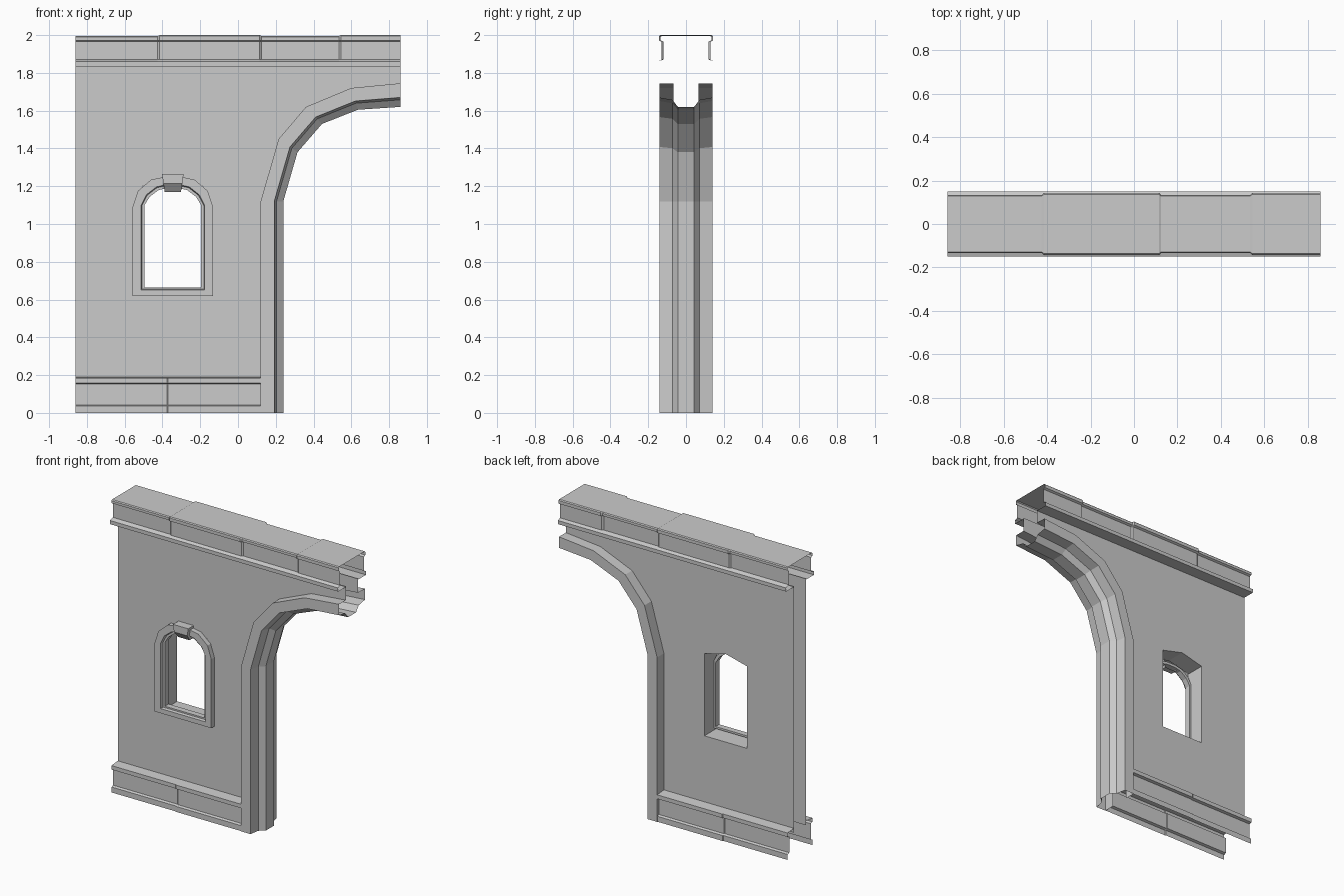
import bpy, bmesh

if "Cube" in bpy.data.objects:
    bpy.data.objects.remove(bpy.data.objects["Cube"])

WALL_Y = 0.066
WIN_X = -0.345


def finish(name, bm, mirror):
    me = bpy.data.meshes.new(name)
    bm.to_mesh(me)
    bm.free()
    ob = bpy.data.objects.new(name, me)
    bpy.context.collection.objects.link(ob)
    if mirror:
        m = ob.modifiers.new("both_sides", 'MIRROR')
        m.use_axis = (False, True, False)
    return ob


def loft(name, rows, closed=False, caps=False, mirror=True):
    """Skin a list of cross-sections with quads."""
    bm = bmesh.new()
    v = [[bm.verts.new(p) for p in r] for r in rows]
    pairs = list(zip(v, v[1:])) + ([(v[-1], v[0])] if closed else [])
    for a, b in pairs:
        for i in range(len(a) - 1):
            bm.faces.new((a[i], a[i + 1], b[i + 1], b[i]))
    if caps:
        bm.faces.new(v[0][::-1])
        bm.faces.new(v[-1])
        bmesh.ops.recalc_face_normals(bm, faces=bm.faces)
    return finish(name, bm, mirror)


def between(a, b, f, y):
    return (a[0] + (b[0] - a[0]) * f, y, a[1] + (b[1] - a[1]) * f)


def ring(half):
    """Clockwise closed loop from the right half of a window outline."""
    left = [(WIN_X - x, z) for x, z in half if x > 0]
    right = [(WIN_X + x, z) for x, z in half]
    return left + right[::-1]


# Arch trim: outer and inner outlines joined by a stepped section
outer = [(0.12, 0), (0.12, 1.12), (0.215, 1.45), (0.36, 1.62), (0.60, 1.72), (0.86, 1.745)]
inner = [(0.24, 0), (0.24, 1.12), (0.315, 1.38), (0.445, 1.53), (0.635, 1.605), (0.86, 1.62)]
section = [(0, -WALL_Y), (0, -0.14), (0.6, -0.14), (0.7, -0.072), (1, -0.043), (1, 0)]
loft("arch_trim", [[between(a, b, f, y) for f, y in section] for a, b in zip(outer, inner)])

# Wall panels with the window hole
hole = ring([(0.16, 0.64), (0.16, 1.2), (0, 1.24)])
outline = [(-0.86, 0.16), (0.12, 0.16)] + outer[1:] + [(0.86, 1.84), (-0.86, 1.84)]
bm = bmesh.new()
for loop in (outline, hole):
    vs = [bm.verts.new((x, -WALL_Y, z)) for x, z in loop]
    for i in range(len(vs)):
        bm.edges.new((vs[i - 1], vs[i]))
bmesh.ops.triangle_fill(bm, edges=bm.edges[:], use_beauty=True, normal=(0, -1, 0))
bm.normal_update()
for f in bm.faces:
    if f.normal.y > 0:
        f.normal_flip()
finish("wall_panels", bm, True)

# Window reveal through the wall
loft("window_reveal", [[(x, -WALL_Y, z), (x, 0, z)] for x, z in hole], closed=True)

# Coping along the top, alternate stones slightly prouder
stones = [(0.86, 1), (0.545, 1), (0.535, 0), (0.125, 0), (0.115, 1), (-0.415, 1), (-0.425, 0), (-0.86, 0)]
rows = []
for x, k in stones:
    d = 0.009 * k
    top = 1.995 + 0.005 * k
    prof = [(WALL_Y, 1.835), (0.15, 1.835), (0.15, 1.86), (0.12 + d, 1.87), (0.12 + d, 1.965),
            (0.134 + d, 1.972), (0.134 + d, top - 0.006), (0.128 + d, top), (0, top)]
    rows.append([(x, -y, z) for y, z in prof])
loft("coping", rows)

# Base moulding in two lengths
base = [(WALL_Y, 0.19), (0.135, 0.184), (0.135, 0.157), (0.116, 0.152), (0.116, 0.043), (0.133, 0.037), (0.133, 0)]
loft("base_moulding", [[(x, -(y + d if y > 0.1 else y), z) for y, z in base]
                       for x, d in ((-0.86, 0), (-0.375, 0), (-0.37, 0.004), (0.12, 0.004))])

# Window surround on the front only
frame_out = ring([(0.213, 0.62), (0.213, 1.09), (0.185, 1.175), (0.115, 1.235), (0.04, 1.25)])
frame_in = ring([(0.15, 0.665), (0.15, 1.10), (0.122, 1.145), (0.075, 1.18), (0.03, 1.19)])
step = [(0, -WALL_Y), (0, -0.10), (0.7, -0.10), (0.78, -0.08), (1, -0.08), (1, -0.04), (0.7, -0.04)]
loft("window_surround", [[between(a, b, f, y) for f, y in step] for a, b in zip(frame_out, frame_in)],
     closed=True, mirror=False)

# Keystone
key = [(-0.05, 1.265, 0.057), (-0.125, 1.265, 0.057), (-0.125, 1.215, 0.05), (-0.09, 1.17, 0.043), (-0.05, 1.17, 0.043)]
loft("keystone", [[(WIN_X + s * w, y, z) for y, z, w in key] for s in (-1, 1)], caps=True, mirror=False)
